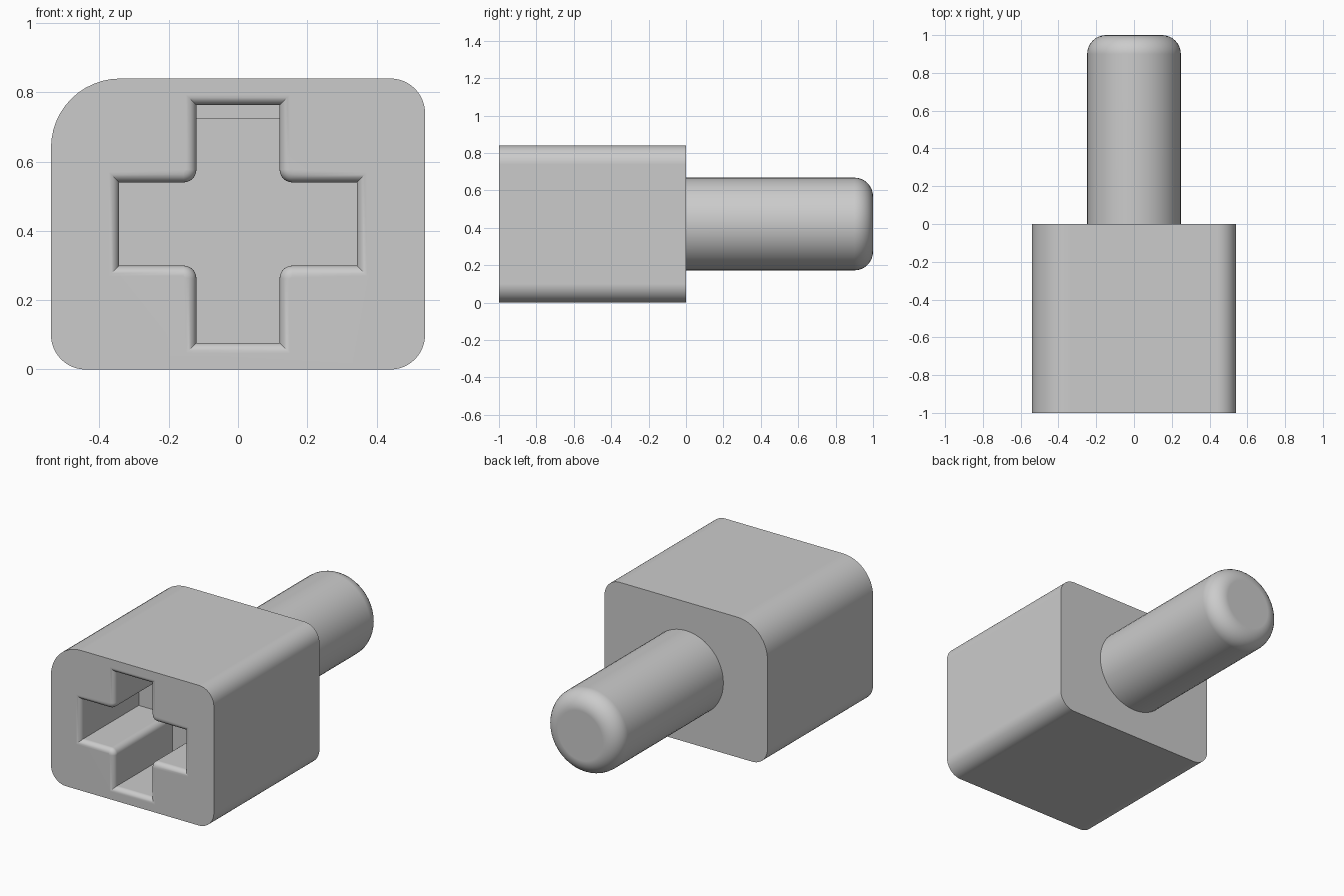
import bpy
import bmesh
from math import sin, cos, pi, radians
from mathutils import Vector

cube = bpy.data.objects.get("Cube")
if cube:
    bpy.data.objects.remove(cube, do_unlink=True)

grey = bpy.data.materials.new("plain grey")
grey.use_nodes = True
grey.diffuse_color = (0.6, 0.6, 0.6, 1)
grey.node_tree.nodes["Principled BSDF"].inputs["Base Color"].default_value = (0.6, 0.6, 0.6, 1)

MID = 0.42          # height of the shared axis
HALF_W = 0.54


def arc(cx, cz, r, start, end, steps):
    """Points on an arc, angles in degrees."""
    angles = [radians(start + (end - start) * i / steps) for i in range(steps + 1)]
    return [(cx + r * cos(a), cz + r * sin(a)) for a in angles]


def ring(bm, points, y):
    return [bm.verts.new((x, y, MID + z)) for x, z in points]


def skin(bm, a, b):
    for i in range(len(a)):
        j = (i + 1) % len(a)
        bm.faces.new((a[i], a[j], b[j], b[i]))


def finish(bm, name):
    bmesh.ops.recalc_face_normals(bm, faces=bm.faces[:])
    mesh = bpy.data.meshes.new(name)
    bm.to_mesh(mesh)
    bm.free()
    obj = bpy.data.objects.new(name, mesh)
    bpy.context.collection.objects.link(obj)
    mesh.materials.append(grey)
    bpy.ops.object.select_all(action="DESELECT")
    obj.select_set(True)
    bpy.context.view_layer.objects.active = obj
    bpy.ops.object.shade_smooth_by_angle(angle=radians(30))
    weighted = obj.modifiers.new("Even shading", "WEIGHTED_NORMAL")
    weighted.keep_sharp = True
    return obj


def body_outline():
    """Rounded block, with one larger corner."""
    points = []
    for sx, sz, r, start in ((1, 1, 0.1, 0), (-1, 1, 0.2, 90),
                             (-1, -1, 0.1, 180), (1, -1, 0.1, 270)):
        points += arc(sx * (HALF_W - r), sz * (MID - r), r, start, start + 90, 12)
    return points


def cross_outline(grow):
    """Plus shape with rounded inner corners, widened by grow."""
    half, reach, r = 0.12 + grow, 0.343 + grow, 0.037
    corner = 0.12 + r
    quarter = [(reach, half)] + arc(corner, corner, r - grow, 270, 180, 6) + [(half, reach)]
    points = []
    for turn in range(4):
        for x, z in quarter:
            for _ in range(turn):
                x, z = -z, x
            points.append((x, z))
    return points


# Socket body: block with a cross-shaped recess and a rounded mouth
bm = bmesh.new()
outer_front = ring(bm, body_outline(), -1)
outer_back = ring(bm, body_outline(), 0)
skin(bm, outer_front, outer_back)
bm.faces.new(outer_back)

LIP = 0.03
rings = []
for i in range(7):
    t = i / 6 * pi / 2
    rings.append(ring(bm, cross_outline(LIP * (1 - sin(t))), -1 + LIP * (1 - cos(t))))
rings.append(ring(bm, cross_outline(0), -0.45))
for a, b in zip(rings, rings[1:]):
    skin(bm, a, b)
bm.faces.new(rings[-1])

rim = []
for loop in (outer_front, rings[0]):
    rim += [bm.edges.get((loop[i - 1], loop[i])) for i in range(len(loop))]
bmesh.ops.triangle_fill(bm, edges=rim, use_beauty=True, normal=Vector((0, -1, 0)))
finish(bm, "socket_body")

# Catch ledge under the ceiling of the recess
bm = bmesh.new()
bmesh.ops.create_cube(bm, size=1)
for v in bm.verts:
    v.co = (v.co.x * 0.25, -0.575 + v.co.y * 0.27, 0.75 + v.co.z * 0.05)
finish(bm, "catch_ledge")

# Round shaft with a softened end
bm = bmesh.new()
RADIUS, ROUND = 0.248, 0.1
profile = [(RADIUS, -0.02)] + arc(RADIUS - ROUND, 1 - ROUND, ROUND, 0, 90, 8)
loops = [ring(bm, arc(0, 0, r, 0, 360, 48)[:-1], y) for r, y in profile]
for a, b in zip(loops, loops[1:]):
    skin(bm, a, b)
bm.faces.new(loops[0])
bm.faces.new(loops[-1])
finish(bm, "shaft")
